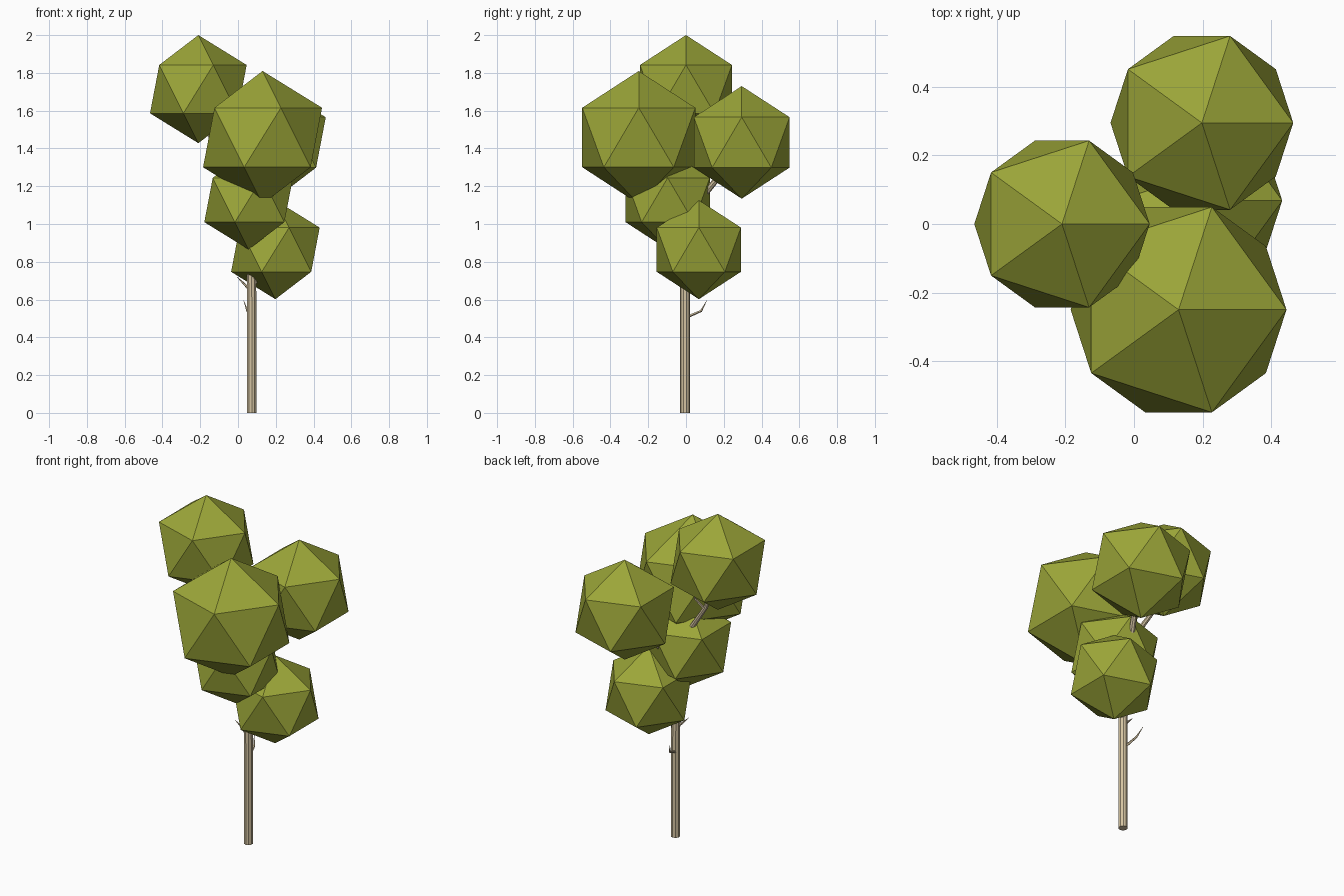
import bpy, bmesh
from mathutils import Vector

if "Cube" in bpy.data.objects:
    bpy.data.objects.remove(bpy.data.objects["Cube"])


def material(name, color):
    m = bpy.data.materials.new(name)
    m.diffuse_color = color
    m.use_nodes = True
    m.node_tree.nodes["Principled BSDF"].inputs["Base Color"].default_value = m.diffuse_color
    return m


leaf = material("leaf_green", (0.33, 0.38, 0.04, 1))
bark = material("pale_bark", (0.66, 0.55, 0.36, 1))


def foliage(name, center, radius):
    bpy.ops.mesh.primitive_ico_sphere_add(subdivisions=1, radius=radius, location=center)
    ob = bpy.context.object
    ob.name = name
    ob.data.materials.append(leaf)


def limb(name, path, radii, sides=8):
    """Tapered tube following a path, capped at both ends."""
    bm = bmesh.new()
    pts = [Vector(p) for p in path]
    rings = []
    for i, (p, r) in enumerate(zip(pts, radii)):
        d = (pts[min(i + 1, len(pts) - 1)] - pts[max(i - 1, 0)]).normalized()
        ref = Vector((1, 0, 0)) if abs(d.x) < 0.9 else Vector((0, 1, 0))
        u = (ref - d * ref.dot(d)).normalized()
        v = d.cross(u)
        ring = bmesh.ops.create_circle(bm, segments=sides, radius=r)["verts"]
        for vert in ring:
            c = vert.co.copy()
            vert.co = p + u * c.x + v * c.y
        rings.append(ring)
    for a, b in zip(rings, rings[1:]):
        for k in range(sides):
            n = (k + 1) % sides
            bm.faces.new((a[k], a[n], b[n], b[k]))
    bm.edges.ensure_lookup_table()
    bm.faces.new(rings[0])
    bm.faces.new(rings[-1])
    bmesh.ops.recalc_face_normals(bm, faces=bm.faces)
    me = bpy.data.meshes.new(name)
    bm.to_mesh(me)
    bm.free()
    ob = bpy.data.objects.new(name, me)
    bpy.context.collection.objects.link(ob)
    me.materials.append(bark)


# Leaf clumps
foliage("foliage_top_left", (-0.21, 0, 1.714), 0.286)
foliage("foliage_front", (0.13, -0.25, 1.458), 0.352)
foliage("foliage_back", (0.198, 0.295, 1.432), 0.298)
foliage("foliage_middle", (0.056, -0.097, 1.127), 0.262)
foliage("foliage_low_right", (0.198, 0.068, 0.864), 0.262)

# Trunk and main branches
limb("trunk", [(0.073, -0.005, 0), (0.073, -0.005, 0.6), (0.07, -0.01, 0.8), (0.06, -0.01, 1.05)],
     [0.026, 0.026, 0.024, 0.02], 10)
limb("branch_left", [(0.06, -0.01, 1.03), (-0.02, 0, 1.25), (-0.13, 0, 1.42), (-0.21, 0, 1.65)],
     [0.019, 0.016, 0.013, 0.006])
limb("branch_back", [(0.06, -0.01, 1.03), (0.10, 0.10, 1.16), (0.15, 0.19, 1.27), (0.198, 0.295, 1.43)],
     [0.019, 0.017, 0.015, 0.007])
limb("branch_front", [(0.06, -0.01, 1.03), (0.10, -0.14, 1.2), (0.13, -0.25, 1.45)],
     [0.019, 0.016, 0.007])
limb("branch_low_right", [(0.073, -0.005, 0.68), (0.14, 0.03, 0.76), (0.198, 0.068, 0.86)],
     [0.018, 0.013, 0.006])

# Small bare twigs
limb("twig_fork", [(-0.12, 0, 1.41), (-0.08, 0.03, 1.47), (-0.08, 0.03, 1.55)], [0.008, 0.006, 0.003], 5)
limb("twig_back", [(0.065, 0.01, 0.51), (0.05, 0.08, 0.54), (0.03, 0.11, 0.595)], [0.008, 0.006, 0.001], 5)
limb("twig_left", [(0.06, -0.01, 0.655), (0.03, -0.01, 0.685), (-0.005, -0.02, 0.72)], [0.008, 0.006, 0.001], 5)
